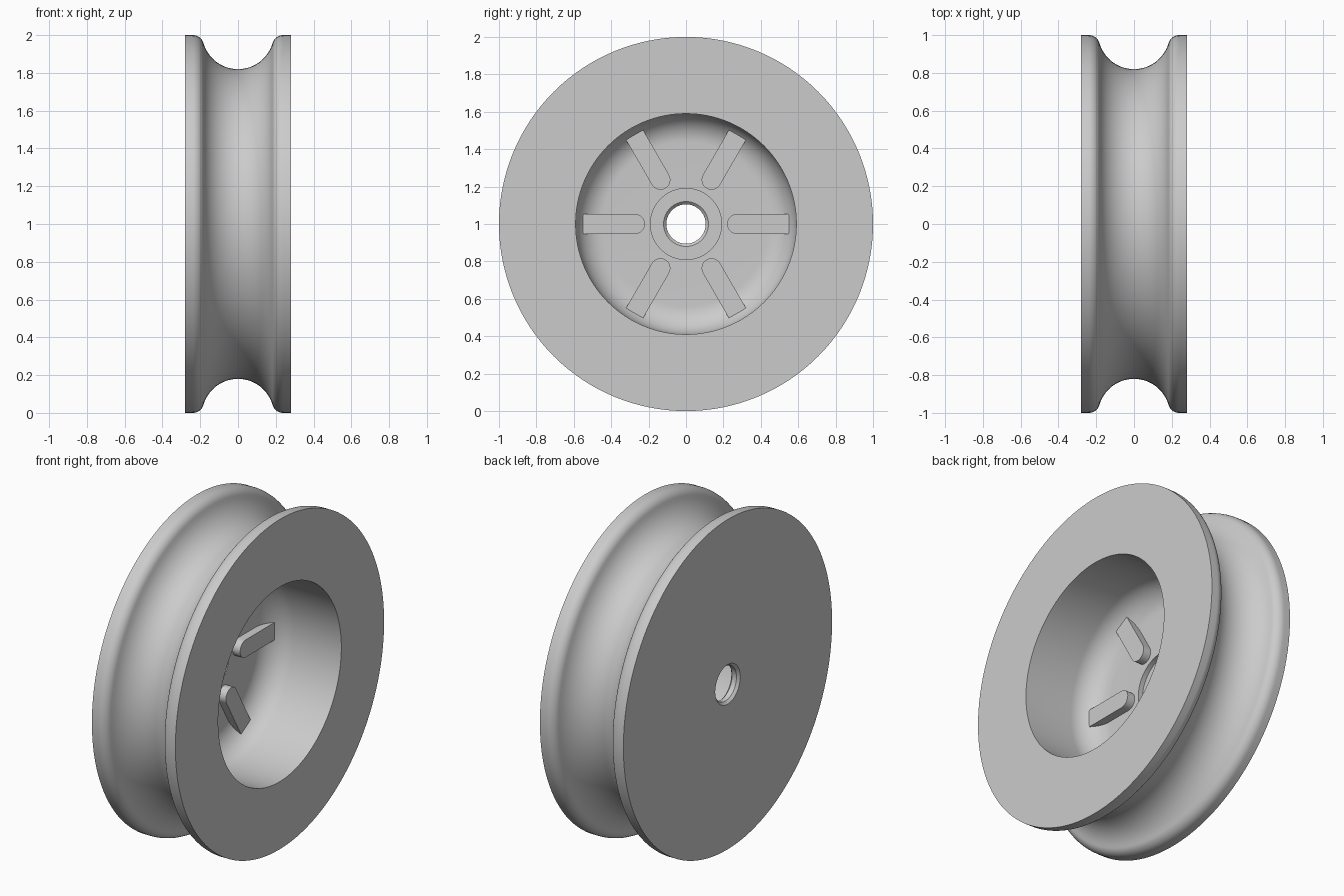
import bpy
import bmesh
from math import sin, cos, pi, radians, atan2
from mathutils import Matrix, Vector

cube = bpy.data.objects.get("Cube")
if cube:
    bpy.data.objects.remove(cube)

SEGMENTS = 128
HALF_WIDTH = 0.28
FLOOR = -0.19       # bottom of the dished side
RIB_TOP = -0.14
CENTRE = Vector((0, 0, 1))

grey = bpy.data.materials.new("plain_grey")
grey.use_nodes = True
colour = (0.6, 0.6, 0.6, 1)
grey.diffuse_color = colour
grey.node_tree.nodes["Principled BSDF"].inputs["Base Color"].default_value = colour


def arc(cx, cr, radius, start, end, steps):
    """Points (x, r) along an arc, angles in radians."""
    return [(cx + radius * cos(start + (end - start) * i / steps),
             cr + radius * sin(start + (end - start) * i / steps))
            for i in range(steps + 1)]


def finish(bm, name):
    bmesh.ops.recalc_face_normals(bm, faces=bm.faces)
    mesh = bpy.data.meshes.new(name)
    bm.to_mesh(mesh)
    bm.free()
    mesh.materials.append(grey)
    obj = bpy.data.objects.new(name, mesh)
    obj.location = CENTRE
    bpy.context.collection.objects.link(obj)
    bpy.ops.object.select_all(action='DESELECT')
    obj.select_set(True)
    bpy.context.view_layer.objects.active = obj
    bpy.ops.object.shade_smooth_by_angle(angle=radians(30))
    return obj


def lathe(profile, name):
    """Revolve a closed (x, r) profile about the x axis."""
    bm = bmesh.new()
    verts = [bm.verts.new((x, 0, r)) for x, r in profile]
    edges = [bm.edges.new((a, b)) for a, b in zip(verts, verts[1:] + verts[:1])]
    bmesh.ops.spin(bm, geom=verts + edges, axis=(1, 0, 0), cent=(0, 0, 0),
                   angle=2 * pi, steps=SEGMENTS, use_merge=True)
    bmesh.ops.remove_doubles(bm, verts=bm.verts, dist=1e-5)
    return finish(bm, name)


# Rim: round groove blending into a rounded shoulder on each flange
tangent = atan2(0.07, -0.24)
shoulder = arc(0.24, 0.94, 0.06, pi / 2, tangent, 10)
half_groove = arc(0, 1.01, 0.19, tangent - pi, -pi / 2, 14)
right_half = [(HALF_WIDTH, 1)] + shoulder + half_groove[1:]
rim = right_half + [(-x, r) for x, r in reversed(right_half[:-1])]

# Bore with small chamfers, shallow seat around it, then the filleted dish
bore = [(-HALF_WIDTH, 0.12), (-0.265, 0.105), (-0.235, 0.105), (-0.22, 0.12)]
seat = [(-0.22, 0.19), (FLOOR, 0.19)]
dish = arc(FLOOR + 0.15, 0.44, 0.15, pi, pi / 2, 14) + [(HALF_WIDTH, 0.59)]
lathe(rim + bore + seat + dish, "pulley_wheel")

# Six ribs with rounded inner ends
bm = bmesh.new()
outline = [(0.55, -0.053)] + [(r, s) for r, s in
           arc(0.273, 0, 0.053, 1.5 * pi, 0.5 * pi, 16)] + [(0.55, 0.053)]
for i in range(6):
    turn = Matrix.Rotation(i * pi / 3, 3, 'X')
    face = bm.faces.new([bm.verts.new(turn @ Vector((FLOOR - 0.01, r, s)))
                         for r, s in outline])
    extruded = bmesh.ops.extrude_face_region(bm, geom=[face], use_keep_orig=True)
    moved = [v for v in extruded["geom"] if isinstance(v, bmesh.types.BMVert)]
    bmesh.ops.translate(bm, verts=moved, vec=(RIB_TOP - FLOOR + 0.01, 0, 0))
finish(bm, "dish_ribs")
